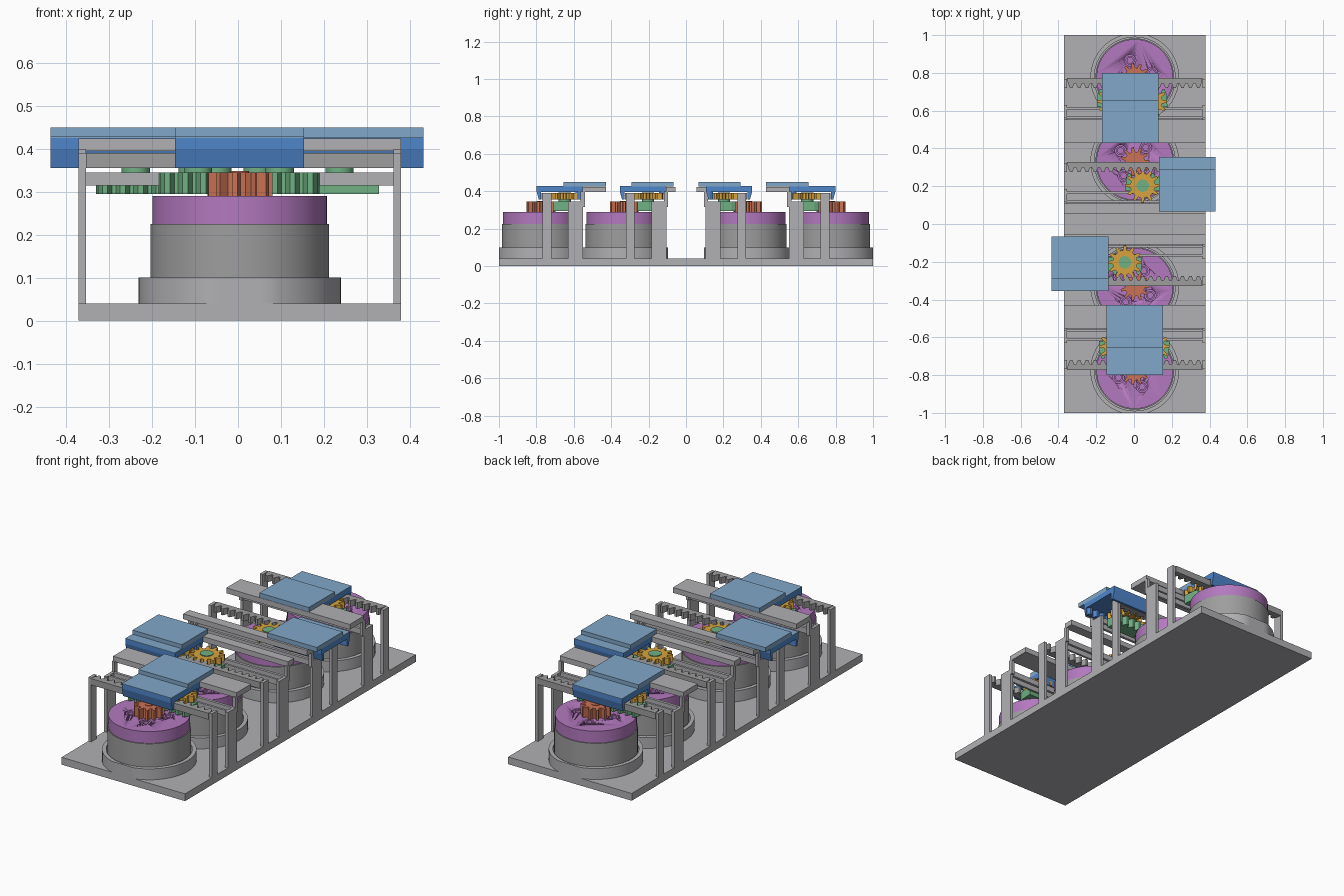
import bpy, bmesh
from math import sin, cos, pi, radians

cube = bpy.data.objects.get("Cube")
if cube:
    bpy.data.objects.remove(cube, do_unlink=True)


def material(name, r, g, b):
    m = bpy.data.materials.new(name)
    m.use_nodes = True
    m.diffuse_color = (r, g, b, 1)
    m.node_tree.nodes["Principled BSDF"].inputs["Base Color"].default_value = (r, g, b, 1)
    return m


LIGHT = material("light grey", .44, .44, .46)
MID = material("mid grey", .34, .34, .34)
PURPLE = material("purple", .45, .19, .52)
ORANGE = material("orange", .6, .17, .09)
GREEN = material("green", .16, .44, .23)
YELLOW = material("yellow", .68, .37, .05)
BLUE = material("blue", .08, .24, .6)
PALE = material("pale blue", .22, .39, .58)
CX = .004  # the frame sits slightly off the centre line


def finish(name, bm, mat):
    bmesh.ops.recalc_face_normals(bm, faces=bm.faces)
    me = bpy.data.meshes.new(name)
    bm.to_mesh(me)
    bm.free()
    ob = bpy.data.objects.new(name, me)
    bpy.context.collection.objects.link(ob)
    me.materials.append(mat)
    return ob


def prism(name, pts, z0, z1, mat):
    """Extrude an outline in plan from z0 to z1."""
    bm = bmesh.new()
    face = bm.faces.new([bm.verts.new((x, y, z0)) for x, y in pts])
    up = bmesh.ops.extrude_face_region(bm, geom=[face])["geom"]
    for v in up:
        if isinstance(v, bmesh.types.BMVert):
            v.co.z = z1
    return finish(name, bm, mat)


def box(name, x0, x1, y0, y1, z0, z1, mat):
    return prism(name, [(x0, y0), (x1, y0), (x1, y1), (x0, y1)], z0, z1, mat)


def circle(x, y, r, n=64):
    return [(x + r * cos(2 * pi * i / n), y + r * sin(2 * pi * i / n)) for i in range(n)]


def smooth(ob):
    for p in ob.data.polygons:
        p.use_smooth = abs(p.normal.z) < .5
    ob.data.set_sharp_from_angle(angle=radians(35))
    return ob


def cylinder(name, x, y, r, z0, z1, mat):
    return smooth(prism(name, circle(x, y, r), z0, z1, mat))


def ring(name, outer, inner, z0, z1, mat):
    bm = bmesh.new()
    loops = [[bm.verts.new((x, y, z)) for x, y in pts]
             for pts, z in ((outer, z0), (outer, z1), (inner, z1), (inner, z0))]
    n = len(outer)
    for k in range(4):
        a, b = loops[k], loops[(k + 1) % 4]
        for i in range(n):
            j = (i + 1) % n
            bm.faces.new((a[i], a[j], b[j], b[i]))
    return smooth(finish(name, bm, mat))


def gear(name, x, y, tip, root, teeth, z0, z1, mat):
    pts = []
    for i in range(teeth):
        for k, r in ((-.3, root), (-.13, tip), (.13, tip), (.3, root)):
            a = 2 * pi * (i + k) / teeth
            pts.append((x + r * cos(a), y + r * sin(a)))
    return prism(name, pts, z0, z1, mat)


def rack(name, x0, x1, back, root, tip, z0, z1, mat):
    """Bar with trapezoid teeth pointing from root to tip in y."""
    n = round((x1 - x0) / .042)
    step = (x1 - x0) / n
    pts = [(x1, back), (x0, back)]
    for i in range(n):
        for k, y in ((.1, root), (.35, tip), (.65, tip), (.9, root)):
            pts.append((x0 + (i + k) * step, y))
    return prism(name, pts, z0, z1, mat)


def unit(tag, c, s, shift, turn, plate0, plate1, beam_end):
    """One motor with its rack drive; d runs from the motor towards the middle."""
    def Y(d):
        return s * (c - d)

    def part(name):
        return tag + "_" + name

    left, right = CX - .375, CX + .375
    my = Y(0)

    # motor, holder and rotor
    rim = [(x, max(-1, min(1, y))) for x, y in circle(CX, my, .235)]
    ring(part("motor_holder"), rim, circle(CX, my, .214), .03, .1, LIGHT)
    cylinder(part("motor_body"), CX, my, .208, .035, .225, MID)
    rotor = cylinder(part("rotor"), CX, my, .203, .225, .29, PURPLE)
    for i in range(4):
        a = radians(turn + 90 * i)
        hx, hy = CX + .095 * cos(a), my + .095 * sin(a)
        cutter = cylinder(part("hole_cutter"), hx, hy, .03, .255, .32, PURPLE)
        cutter.hide_render = True
        cutter.hide_set(True)
        cut = rotor.modifiers.new("hole", "BOOLEAN")
        cut.operation, cut.object, cut.solver = "DIFFERENCE", cutter, "EXACT"
        ring(part("hole_bush"), circle(hx, hy, .024, 24), circle(hx, hy, .015, 24),
             .25, .288, PURPLE)
    gear(part("pinion"), CX, my, .077, .053, 11, .29, .345, ORANGE)
    cylinder(part("shaft"), CX, my, .022, .29, .348, ORANGE)

    # fixed rack on two posts
    rack(part("fixed_rack"), left + .017, right - .017, Y(.003), Y(.03), Y(.055), .355, .39, MID)
    for x0 in (left, right - .017):
        x1 = x0 + .017
        box(part("rack_post"), x0, x1, Y(.008), Y(.055), .03, .39, LIGHT)
        box(part("guide_post"), x0, x1, Y(.145), Y(.175), .03, .345, LIGHT)
        box(part("rear_post"), x0, x1, Y(.175), Y(.225), .03, .345, LIGHT)
        box(part("beam_bracket"), x0, x1, Y(.212), Y(.235), .315, .4, LIGHT)

    # guide bars and the raised beam
    box(part("guide_bar"), left, right, Y(.158), Y(.17), .315, .345, LIGHT)
    box(part("rear_bar"), left, right, Y(.205), Y(.22), .315, .345, LIGHT)
    box(part("raised_beam"), left, right, Y(.222), Y(beam_end), .395, .424, LIGHT)

    # sliding carriage with two idler gears
    rack(part("carriage"), shift - .187, shift + .187, Y(.155), Y(.088), Y(.063),
         .295, .345, GREEN)
    for x in (shift - .095, shift + .095):
        gear(part("idler_gear"), x, Y(.127), .09, .065, 12, .355, .39, YELLOW)
        cylinder(part("idler_hub"), x, Y(.127), .033, .34, .394, GREEN)

    # output slide: inverted channel, inner rack and top plate
    x0, x1 = 2 * shift - .15, 2 * shift + .15
    profile = [(-.024, .425), (-.024, .4), (-.012, .355), (0, .355), (0, .395),
               (.203, .395), (.203, .355), (.21, .355), (.222, .4), (.222, .425)]
    bm = bmesh.new()
    ends = [[bm.verts.new((x, Y(d), z)) for d, z in profile] for x in (x0, x1)]
    for e in ends:
        bm.faces.new(e)
    for i in range(len(profile)):
        j = (i + 1) % len(profile)
        bm.faces.new((ends[0][i], ends[0][j], ends[1][j], ends[1][i]))
    finish(part("slide"), bm, BLUE)
    rack(part("slide_rack"), x0, x1, Y(.208), Y(.203), Y(.185), .357, .396, BLUE)
    box(part("slide_cover"), x0, x1, Y(-.024), Y(plate0), .425, .428, PALE)
    box(part("slide_plate"), x0, x1, Y(plate0), Y(plate1), .425, .45, PALE)


box("base_plate", CX - .375, CX + .375, -1, 1, 0, .04, LIGHT)
unit("front", .775, -1, .002, 24, .12, .347, .347)
unit("front_middle", .33, -1, -.143, 60, .038, .264, .275)
unit("rear_middle", .33, 1, .141, 52, .038, .264, .275)
unit("rear", .775, 1, -.01, 15, .12, .347, .347)
